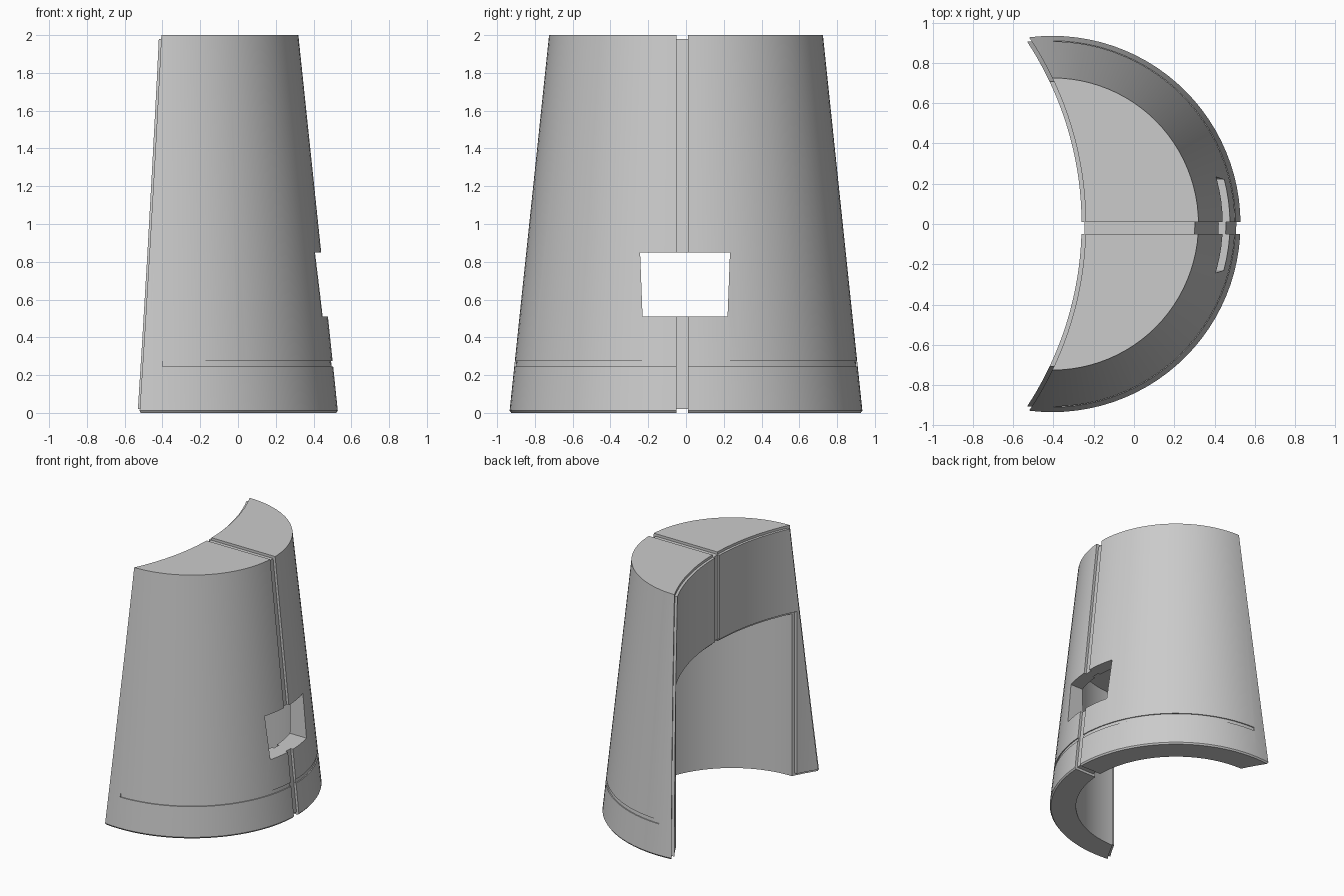
import bpy, bmesh
from math import cos, sin, tau

if "Cube" in bpy.data.objects:
    bpy.data.objects.remove(bpy.data.objects["Cube"])

grey = bpy.data.materials.new("plain_grey")
grey.use_nodes = True
grey.diffuse_color = (0.6, 0.6, 0.6, 1)
grey.node_tree.nodes["Principled BSDF"].inputs["Base Color"].default_value = (0.6, 0.6, 0.6, 1)

AXIS = -0.405          # x of the cone axis
BACK_AXIS = -1.91      # x of the round cut that hollows the back
GAP = (-0.05, 0.01)    # y range of the seam between the two halves


def add_object(name, bm):
    bmesh.ops.recalc_face_normals(bm, faces=bm.faces)
    mesh = bpy.data.meshes.new(name)
    bm.to_mesh(mesh)
    bm.free()
    obj = bpy.data.objects.new(name, mesh)
    bpy.context.collection.objects.link(obj)
    obj.data.materials.append(grey)
    return obj


def revolve(name, profile, cx=AXIS, segments=96):
    """Closed solid turned from (radius, height) points."""
    bm = bmesh.new()
    rings = [[bm.verts.new((cx + r * cos(tau * i / segments), r * sin(tau * i / segments), z))
              for i in range(segments)] for r, z in profile]
    for low, high in zip(rings, rings[1:]):
        for i in range(segments):
            j = (i + 1) % segments
            bm.faces.new((low[i], low[j], high[j], high[i]))
    bm.faces.new(rings[0])
    bm.faces.new(rings[-1])
    return add_object(name, bm)


def block(name, x, y, z, flare=0):
    """Box from ranges; flare widens its top in y."""
    bm = bmesh.new()
    bmesh.ops.create_cube(bm, size=1)
    for v in bm.verts:
        a, b, c = (int(n > 0) for n in v.co)
        v.co = (x[a], y[b] + flare * c * (2 * b - 1), z[c])
    return add_object(name, bm)


def combine(obj, tool, operation="DIFFERENCE"):
    """Apply one boolean and discard the tool."""
    mod = obj.modifiers.new("cut", "BOOLEAN")
    mod.operation, mod.object, mod.solver = operation, tool, "EXACT"
    bpy.context.view_layer.update()
    graph = bpy.context.evaluated_depsgraph_get()
    mesh = bpy.data.meshes.new_from_object(obj.evaluated_get(graph))
    obj.modifiers.clear()
    obj.data = mesh
    bpy.data.objects.remove(tool)


def outer_radius(z, inset=0):
    return 0.935 - 0.105 * z - inset


def shell(name, profile, back, hollow, ceiling, y):
    """Tapered solid with a concave back, a hollow below and one y range kept."""
    obj = revolve(name, profile)
    combine(obj, revolve("back_cutter", [(back, -1), (back, 3)], BACK_AXIS, 192))
    combine(obj, revolve("hollow_cutter", [(hollow, -1), (hollow, ceiling)]))
    combine(obj, block("side_keeper", (-2, 2), y, (-1, 3)), "INTERSECT")
    return obj


def cut_window(obj):
    combine(obj, block("window_cutter", (0.1, 1), (-0.23, 0.22), (0.51, 0.85), 0.013))


def cut_band(obj):
    # Shallow groove that follows the cone near its foot
    low, high = 0.245, 0.275
    ring = revolve("band_cutter", [(1.1, low), (1.1, high)])
    combine(ring, revolve("band_inside", [(outer_radius(z, 0.008), z) for z in (0.1, 0.4)]))
    combine(ring, block("band_keeper", (-0.4, 2), (-2, 2), (0, 1)), "INTERSECT")
    combine(obj, ring)


skin_profile = [(0.925, 0), (outer_radius(0.012), 0.012), (outer_radius(2), 2)]
core_profile = [(outer_radius(z, 0.02), z) for z in (0.02, 1.98)]

# Two halves: outer skin joined to the core that stands proud at the back
parts = []
for name, y in (("back_half", (GAP[1], 2)), ("front_half", (-2, GAP[0]))):
    half = shell(name, skin_profile, 1.67, 0.74, 1.29, y)
    cut_band(half)
    core = shell("core", core_profile, 1.65, 0.76, 1.31, y)
    combine(half, core, "UNION")
    cut_window(half)
    parts.append(half)

# Recessed strip that fills the seam
spine = shell("seam_strip", core_profile, 1.665, 0.76, 1.31, GAP)
cut_window(spine)
parts.append(spine)

bpy.ops.object.select_all(action="DESELECT")
for obj in parts:
    obj.select_set(True)
bpy.context.view_layer.objects.active = parts[0]
bpy.ops.object.shade_smooth_by_angle(angle=0.5)
